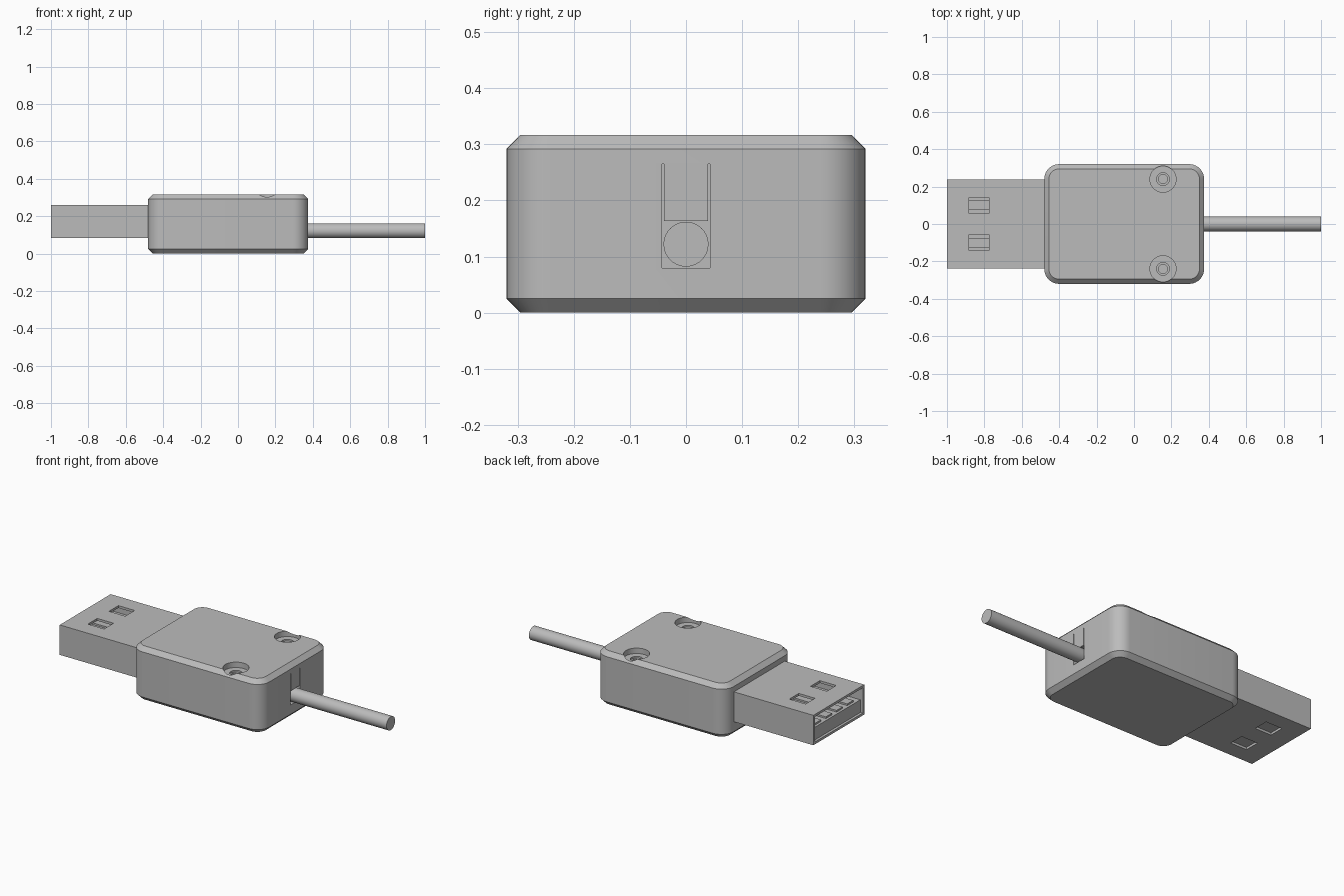
import bpy, bmesh, math

cube = bpy.data.objects.get("Cube")
if cube:
    bpy.data.objects.remove(cube, do_unlink=True)

grey = bpy.data.materials.new("plain_grey")
grey.use_nodes = True
grey.diffuse_color = (0.5, 0.5, 0.5, 1)
bsdf = next(n for n in grey.node_tree.nodes if n.type == 'BSDF_PRINCIPLED')
bsdf.inputs["Base Color"].default_value = (0.5, 0.5, 0.5, 1)


def finish(bm, name):
    bmesh.ops.recalc_face_normals(bm, faces=bm.faces)
    mesh = bpy.data.meshes.new(name)
    bm.to_mesh(mesh)
    bm.free()
    mesh.materials.append(grey)
    ob = bpy.data.objects.new(name, mesh)
    bpy.context.collection.objects.link(ob)
    return ob


def box(name, x, y, z):
    """Box from three (min, max) ranges."""
    bm = bmesh.new()
    bmesh.ops.create_cube(bm, size=1)
    for v in bm.verts:
        for i, (lo, hi) in enumerate((x, y, z)):
            v.co[i] = hi if v.co[i] > 0 else lo
    return finish(bm, name)


def cylinder(name, radius, length, centre, along_x=False):
    bm = bmesh.new()
    bmesh.ops.create_cone(bm, cap_ends=True, segments=40, radius1=radius,
                          radius2=radius, depth=length)
    ob = finish(bm, name)
    for v in ob.data.vertices:
        if along_x:
            v.co = (v.co.z, v.co.x, v.co.y)
        v.co.x += centre[0]
        v.co.y += centre[1]
        v.co.z += centre[2]
    return ob


def cut(ob, cutters):
    """Subtract the cutters and remove them."""
    for c in cutters:
        c.hide_render = True
        mod = ob.modifiers.new("cut", 'BOOLEAN')
        mod.operation = 'DIFFERENCE'
        mod.solver = 'EXACT'
        mod.object = c
    deps = bpy.context.evaluated_depsgraph_get()
    mesh = bpy.data.meshes.new_from_object(ob.evaluated_get(deps))
    ob.modifiers.clear()
    ob.data = mesh
    for c in cutters:
        bpy.data.objects.remove(c, do_unlink=True)


def smooth(ob):
    bpy.ops.object.select_all(action='DESELECT')
    ob.select_set(True)
    bpy.context.view_layer.objects.active = ob
    bpy.ops.object.shade_smooth_by_angle(angle=math.radians(30))


# Housing: rounded rectangle with chamfered top and bottom rims
X0, X1, HALF_Y, TOP = -0.48, 0.375, 0.32, 0.317
RADIUS, CHAMFER, STEPS = 0.08, 0.025, 10
bm = bmesh.new()
rings = []
for z, inset in ((0, CHAMFER), (CHAMFER, 0), (TOP - CHAMFER, 0), (TOP, CHAMFER)):
    ring = []
    corners = ((X1 - RADIUS, 1), (X0 + RADIUS, 1), (X0 + RADIUS, -1), (X1 - RADIUS, -1))
    for q, (cx, side) in enumerate(corners):
        for s in range(STEPS + 1):
            a = math.pi / 2 * (q + s / STEPS)
            r = RADIUS - inset
            ring.append(bm.verts.new((cx + r * math.cos(a),
                                      side * (HALF_Y - RADIUS) + r * math.sin(a), z)))
    rings.append(ring)
for low, high in zip(rings, rings[1:]):
    for i in range(len(low)):
        j = (i + 1) % len(low)
        bm.faces.new((low[i], low[j], high[j], high[i]))
bm.faces.new(rings[0])
bm.faces.new(rings[-1])
housing = finish(bm, "housing")

# Screw recesses and the cable slot
SCREW_X, SCREW_Y, FLOOR = 0.155, 0.24, 0.285
cutters = [box("slot_cutter", (0.29, 0.45), (-0.043, 0.043), (0.08, 0.265))]
for side in (-1, 1):
    cutters.append(cylinder("recess_cutter", 0.07, 0.2,
                            (SCREW_X, side * SCREW_Y, FLOOR + 0.1)))
    cutters.append(cylinder("pilot_cutter", 0.034, 0.16,
                            (SCREW_X, side * SCREW_Y, FLOOR)))
cut(housing, cutters)
smooth(housing)

# Hollow sleeves lining the screw holes
for side, label in ((-1, "right"), (1, "left")):
    centre = (SCREW_X, side * SCREW_Y, 0.24)
    sleeve = cylinder(label + "_screw_sleeve", 0.034, 0.07, centre)
    cut(sleeve, [cylinder("sleeve_cutter", 0.024, 0.2, centre)])
    smooth(sleeve)

# Clamp tab above the cable, and the cable
box("clamp_tab", (0.28, X1), (-0.039, 0.039), (0.163, 0.266))
smooth(cylinder("cable", 0.04, 0.8, (0.6, 0, 0.122), along_x=True))

# Plug shell: open tube with two windows through the top and bottom walls
shell = box("plug_shell", (-1, -0.46), (-0.238, 0.238), (0.083, 0.26))
cutters = [box("bore_cutter", (-1.1, -0.49), (-0.224, 0.224), (0.097, 0.246))]
for side in (-1, 1):
    y = sorted((side * 0.055, side * 0.143))
    cutters.append(box("window_cutter", (-0.883, -0.776), y, (0, 0.4)))
cut(shell, cutters)

# Tongue inside the plug with four contacts
box("plug_tongue", (-0.985, -0.47), (-0.223, 0.223), (0.0965, 0.172))
for n in range(4):
    y = -0.15 + n * 0.1
    box("contact_%d" % (n + 1), (-0.97, -0.48), (y - 0.028, y + 0.028), (0.17, 0.182))
